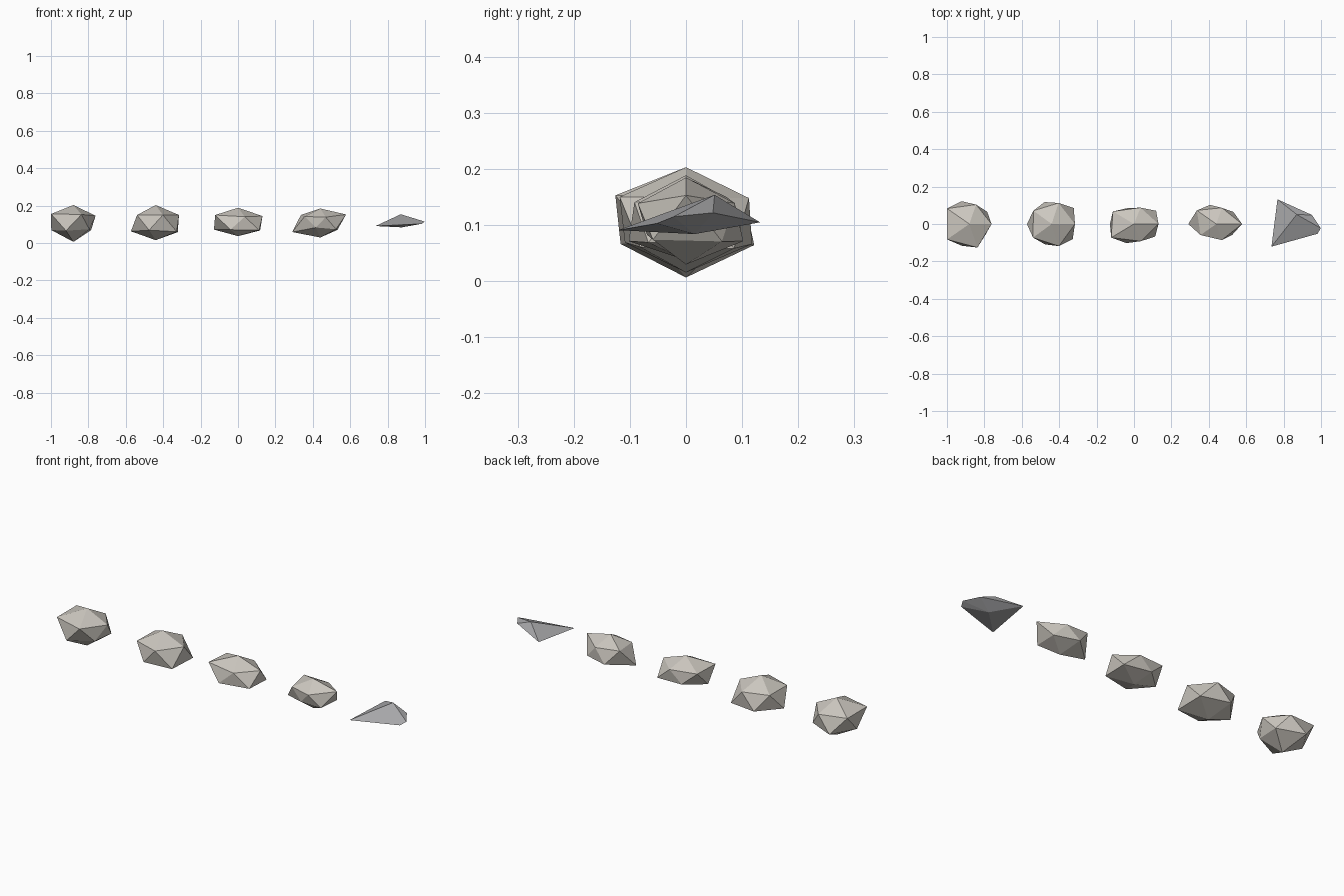
import bpy, bmesh
from mathutils import Vector

if "Cube" in bpy.data.objects:
    bpy.data.objects.remove(bpy.data.objects["Cube"])

MID_Z = 0.108      # height of every stone's centre
FLATTEN = 0.68     # stones are squashed vertically


def material(name, rgb):
    mat = bpy.data.materials.new(name)
    mat.diffuse_color = (*rgb, 1)
    mat.use_nodes = True
    mat.node_tree.nodes["Principled BSDF"].inputs["Base Color"].default_value = mat.diffuse_color
    return mat


def finish(bm, name, mat):
    bmesh.ops.recalc_face_normals(bm, faces=bm.faces)
    mesh = bpy.data.meshes.new(name)
    bm.to_mesh(mesh)
    bm.free()
    mesh.materials.append(mat)
    obj = bpy.data.objects.new(name, mesh)
    bpy.context.collection.objects.link(obj)
    return obj


def pebble(name, x, stretch, radii, mat):
    """Icosahedron with each corner pushed to its own radius."""
    bm = bmesh.new()
    bmesh.ops.create_icosphere(bm, subdivisions=1, radius=1)
    for v, r in zip(bm.verts, radii):
        d = v.co.normalized() * r
        v.co = Vector((x + d.x * stretch, d.y, MID_Z + d.z * FLATTEN))
    finish(bm, name, mat)


stone = material("warm_stone", (0.60, 0.57, 0.52))
flint = material("grey_flint", (0.40, 0.40, 0.41))

# Rounded pebbles: bottom corner, lower ring of five, upper ring of five, top
pebbles = [
    (-0.88, 1.05, [.149, .112, .137, .126, .143, .125, .148, .157, .157, .122, .126, .140]),
    (-0.44, 1.00, [.136, .155, .128, .148, .138, .163, .139, .138, .135, .132, .139, .140]),
    (0.00, 1.22, [.104, .128, .120, .118, .100, .134, .108, .138, .128, .103, .120, .119]),
    (0.44, 1.04, [.115, .112, .082, .161, .120, .122, .101, .112, .138, .102, .148, .113]),
]
for i, (x, stretch, radii) in enumerate(pebbles, 1):
    pebble(f"pebble_{i}", x, stretch, radii, stone)

# Thin flint shard: convex hull of its corners
corners = [
    (.767, .132, .105), (.735, -.121, .091), (.998, -.022, .115),
    (.982, -.052, .103), (.87, .051, .154), (.952, .048, .122),
    (.875, .015, .084),
]
bm = bmesh.new()
for c in corners:
    bm.verts.new(c)
bmesh.ops.convex_hull(bm, input=bm.verts)
finish(bm, "flint_shard", flint)
